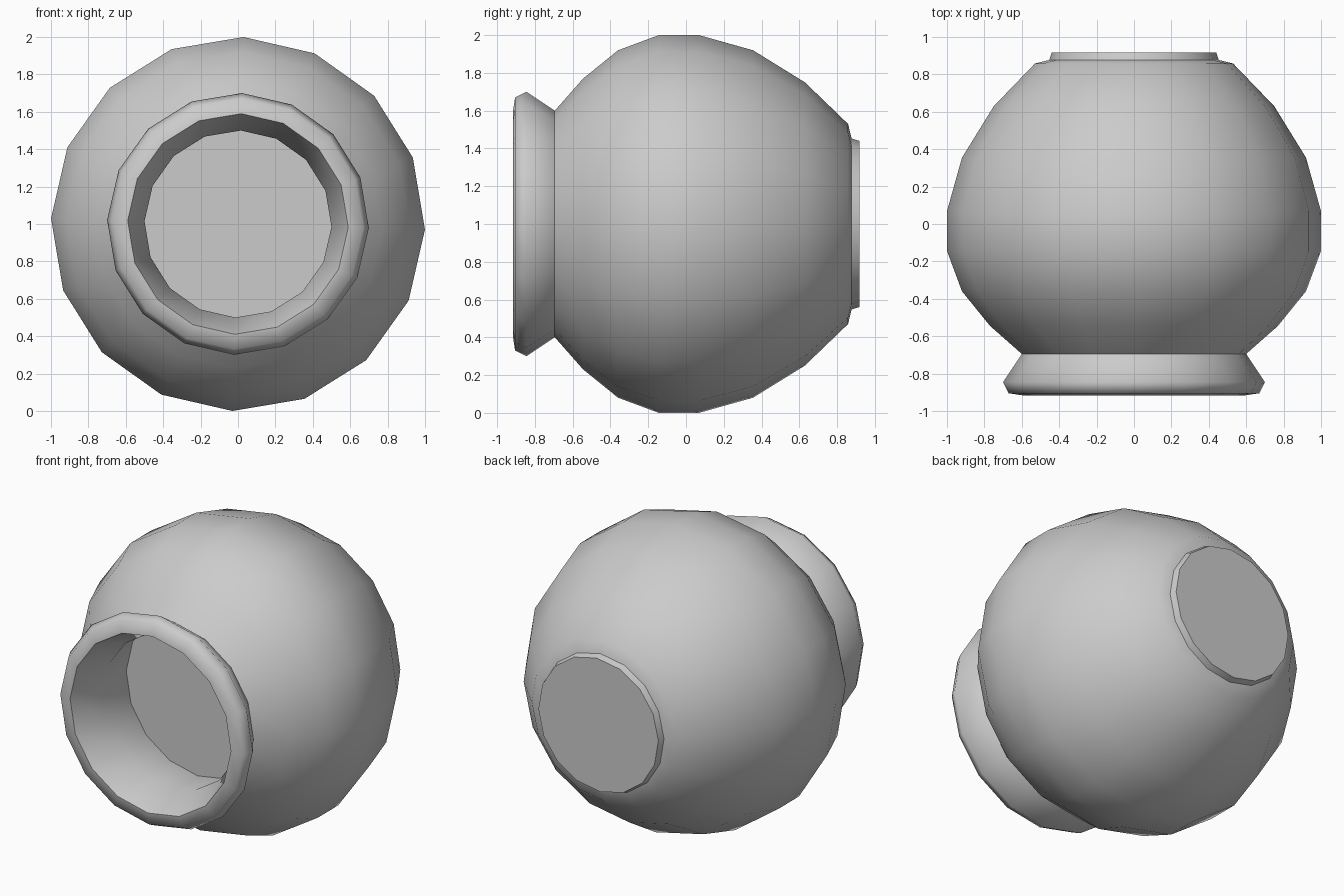
import bpy, bmesh, math

if "Cube" in bpy.data.objects:
    bpy.data.objects.remove(bpy.data.objects["Cube"])

SIDES = 16
TURN = math.radians(-1.7)   # slight roll of the sixteen-sided outline


def lathe(name, profile, smooth_angle, cap_end=True):
    """Spin (radius, y) points round the horizontal y axis at z = 1."""
    bm = bmesh.new()
    rings = []
    for r, y in profile:
        rings.append([bm.verts.new((r * math.cos(TURN + i * math.tau / SIDES), y,
                                    1 + r * math.sin(TURN + i * math.tau / SIDES)))
                      for i in range(SIDES)])
    for a, b in zip(rings, rings[1:]):
        for i in range(SIDES):
            j = (i + 1) % SIDES
            bm.faces.new((a[i], b[i], b[j], a[j]))
    if cap_end:
        bm.faces.new(rings[-1])
    bmesh.ops.recalc_face_normals(bm, faces=bm.faces)
    mesh = bpy.data.meshes.new(name)
    bm.to_mesh(mesh)
    bm.free()
    obj = bpy.data.objects.new(name, mesh)
    bpy.context.collection.objects.link(obj)
    bpy.ops.object.select_all(action='DESELECT')
    obj.select_set(True)
    bpy.context.view_layer.objects.active = obj
    bpy.ops.object.shade_smooth_by_angle(angle=math.radians(smooth_angle))
    return obj


# Round belly, flared rim, tapering mouth and the flat floor inside it
lathe("pot_body", [
    (0.44, 0.88), (0.53, 0.858), (0.75, 0.63), (0.92, 0.355), (1.0, 0.07),
    (1.0, -0.145), (0.92, -0.36), (0.77, -0.545), (0.60, -0.695),
    (0.70, -0.845), (0.67, -0.905), (0.59, -0.917),
    (0.50, -0.69), (0.54, -0.40)], 68)

# Shallow foot at the back
lathe("pot_foot", [(0.455, 0.87), (0.44, 0.918)], 30)
